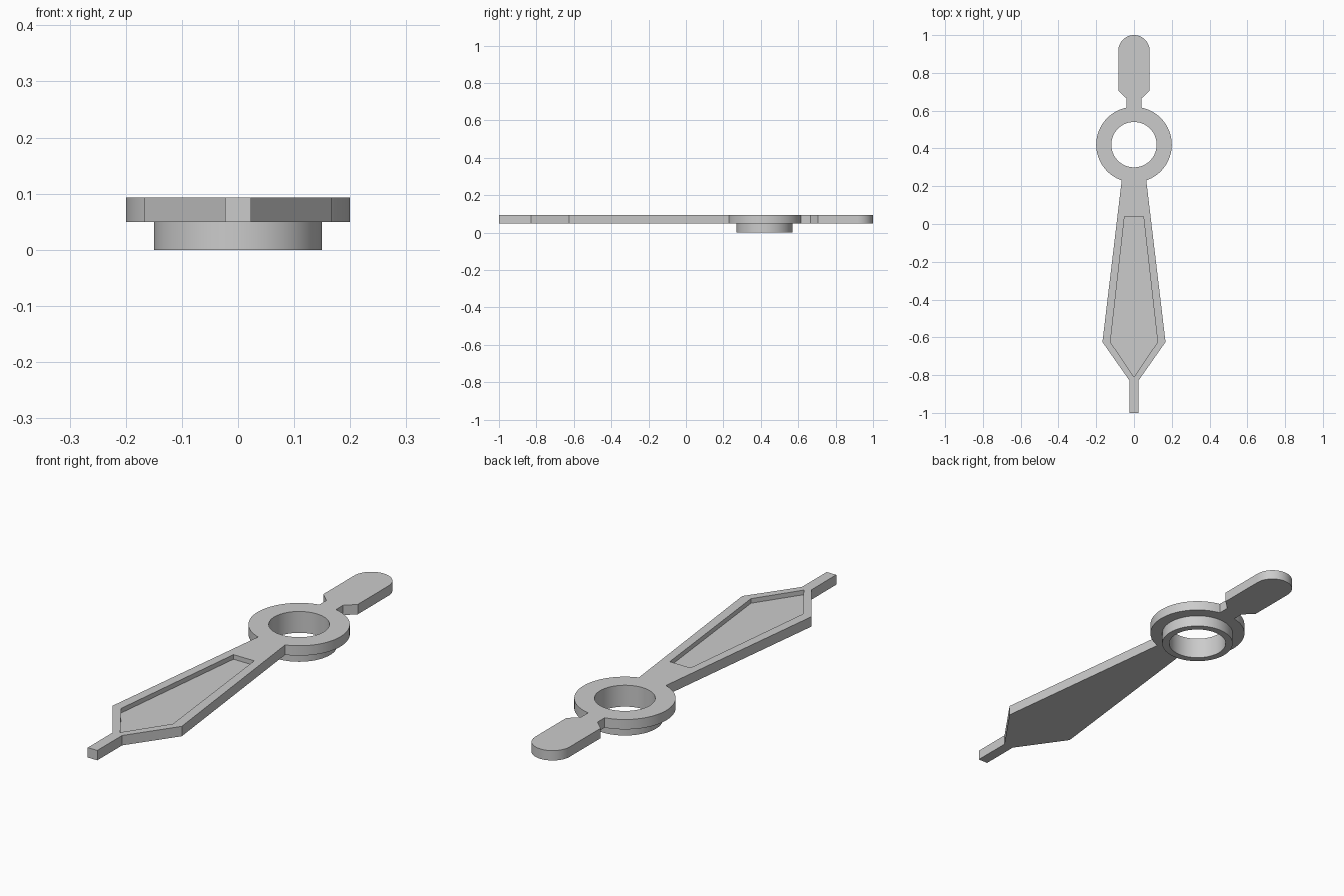
import bpy, bmesh
from math import sin, cos, pi, asin, radians

cube = bpy.data.objects.get("Cube")
if cube:
    bpy.data.objects.remove(cube, do_unlink=True)

HUB_Y, HUB_R, BOSS_R, HOLE_R = 0.42, 0.2, 0.15, 0.12
LOW, TOP, POCKET = 0.05, 0.093, 0.073

grey = bpy.data.materials.new("plain grey")
grey.use_nodes = True
grey.diffuse_color = (0.6, 0.6, 0.6, 1)
grey.node_tree.nodes["Principled BSDF"].inputs["Base Color"].default_value = (0.6, 0.6, 0.6, 1)


def arc(cy, r, a0, a1, n):
    """Points on a circle on the y axis; angles run from -y towards +x."""
    steps = [a0 + (a1 - a0) * i / n for i in range(n + 1)]
    return [(r * sin(a), cy - r * cos(a)) for a in steps]


def mirrored(half):
    """Close a right-hand outline with its mirror image."""
    return half + [(-x, y) for x, y in reversed(half) if x > 1e-5]


def prism(name, outline, z0, z1):
    bm = bmesh.new()
    face = bm.faces.new([bm.verts.new((x, y, z0)) for x, y in outline])
    result = bmesh.ops.extrude_face_region(bm, geom=[face])
    for v in result["geom"]:
        if isinstance(v, bmesh.types.BMVert):
            v.co.z = z1
    bmesh.ops.recalc_face_normals(bm, faces=bm.faces)
    mesh = bpy.data.meshes.new(name)
    bm.to_mesh(mesh)
    bm.free()
    mesh.materials.append(grey)
    ob = bpy.data.objects.new(name, mesh)
    bpy.context.collection.objects.link(ob)
    return ob


def combine(target, other, operation):
    """Apply a boolean and discard the helper."""
    other.hide_render = True
    mod = target.modifiers.new(operation.lower(), "BOOLEAN")
    mod.operation, mod.solver, mod.object = operation, "EXACT", other
    bpy.context.view_layer.objects.active = target
    bpy.ops.object.modifier_apply(modifier=mod.name)
    bpy.data.objects.remove(other, do_unlink=True)


# Flat outline: pointer tip, blade, hub ring, neck and rounded tail
blade_w, neck_w, tail_w = 0.065, 0.04, 0.083
half = [(0.023, -1), (0.023, -0.83), (0.167, -0.625)]
half += arc(HUB_Y, HUB_R, asin(blade_w / HUB_R), pi - asin(neck_w / HUB_R), 32)
half += [(neck_w, 0.665), (tail_w, 0.705)]
half += arc(1 - tail_w, tail_w, pi / 2, pi, 14)
hand = prism("pointer_hand", mirrored(half), LOW, TOP)

# Collar under the hub
collar = prism("collar", mirrored(arc(HUB_Y, BOSS_R, 0, pi, 36)), 0, 0.07)
combine(hand, collar, "UNION")

# Through hole and sunken blade panel
hole = prism("hole_cutter", mirrored(arc(HUB_Y, HOLE_R, 0, pi, 36)), -0.1, 0.2)
combine(hand, hole, "DIFFERENCE")
panel = mirrored([(0, -0.81), (0.125, -0.625), (0.05, 0.04)])
combine(hand, prism("panel_cutter", panel, POCKET, 0.2), "DIFFERENCE")

# Smooth the round walls, keep the edges crisp
bpy.ops.object.select_all(action="DESELECT")
hand.select_set(True)
bpy.context.view_layer.objects.active = hand
bpy.ops.object.shade_smooth_by_angle(angle=radians(25))
